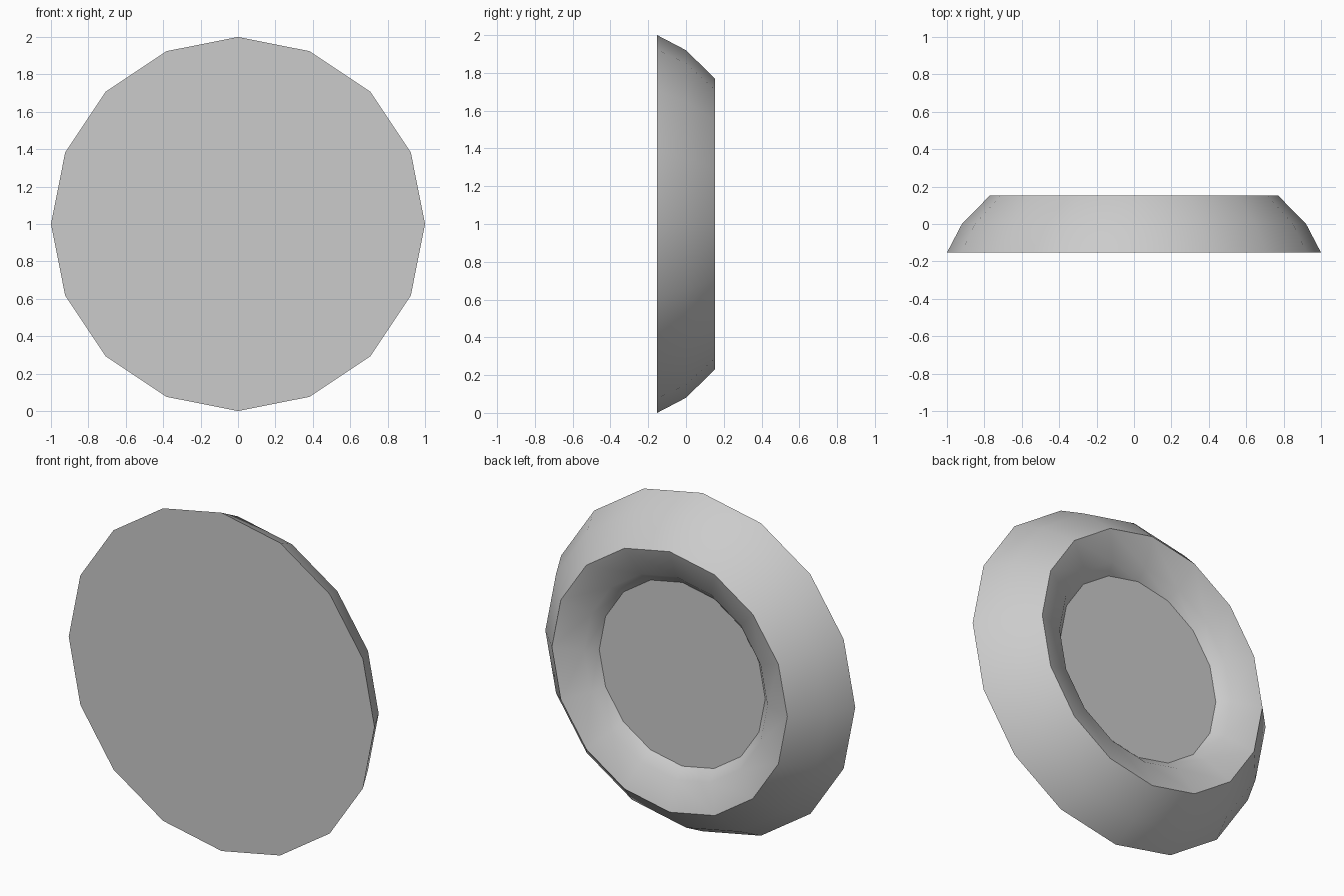
import bpy
import bmesh
from math import radians, sin, cos, pi

cube = bpy.data.objects.get("Cube")
if cube:
    bpy.data.objects.remove(cube, do_unlink=True)

SIDES = 16

grey = bpy.data.materials.new("light_grey")
grey.use_nodes = True
colour = (0.6, 0.6, 0.6, 1)
grey.diffuse_color = colour
grey.node_tree.nodes["Principled BSDF"].inputs["Base Color"].default_value = colour

# Radius and depth: front edge, outer bulge, back rim, inner bulge, recess floor
profile = [(1.0, -0.153), (0.92, 0.0), (0.77, 0.153), (0.60, 0.095), (0.543, 0.035)]

bm = bmesh.new()
rings = []
for radius, y in profile:
    ring = []
    for i in range(SIDES):
        a = 2 * pi * i / SIDES
        ring.append(bm.verts.new((radius * cos(a), y, 1 + radius * sin(a))))
    rings.append(ring)

# Curved walls
for lower, upper in zip(rings, rings[1:]):
    for i in range(SIDES):
        j = (i + 1) % SIDES
        bm.faces.new((lower[i], lower[j], upper[j], upper[i]))

# Flat front disc and recess floor
bm.faces.new(rings[0])
bm.faces.new(rings[-1])
bmesh.ops.recalc_face_normals(bm, faces=bm.faces)

mesh = bpy.data.meshes.new("recessed_disc")
bm.to_mesh(mesh)
bm.free()
mesh.materials.append(grey)
disc = bpy.data.objects.new("recessed_disc", mesh)
bpy.context.collection.objects.link(disc)

# Smooth walls with crisp rims
bpy.ops.object.select_all(action="DESELECT")
disc.select_set(True)
bpy.context.view_layer.objects.active = disc
bpy.ops.object.shade_smooth_by_angle(angle=radians(35))
